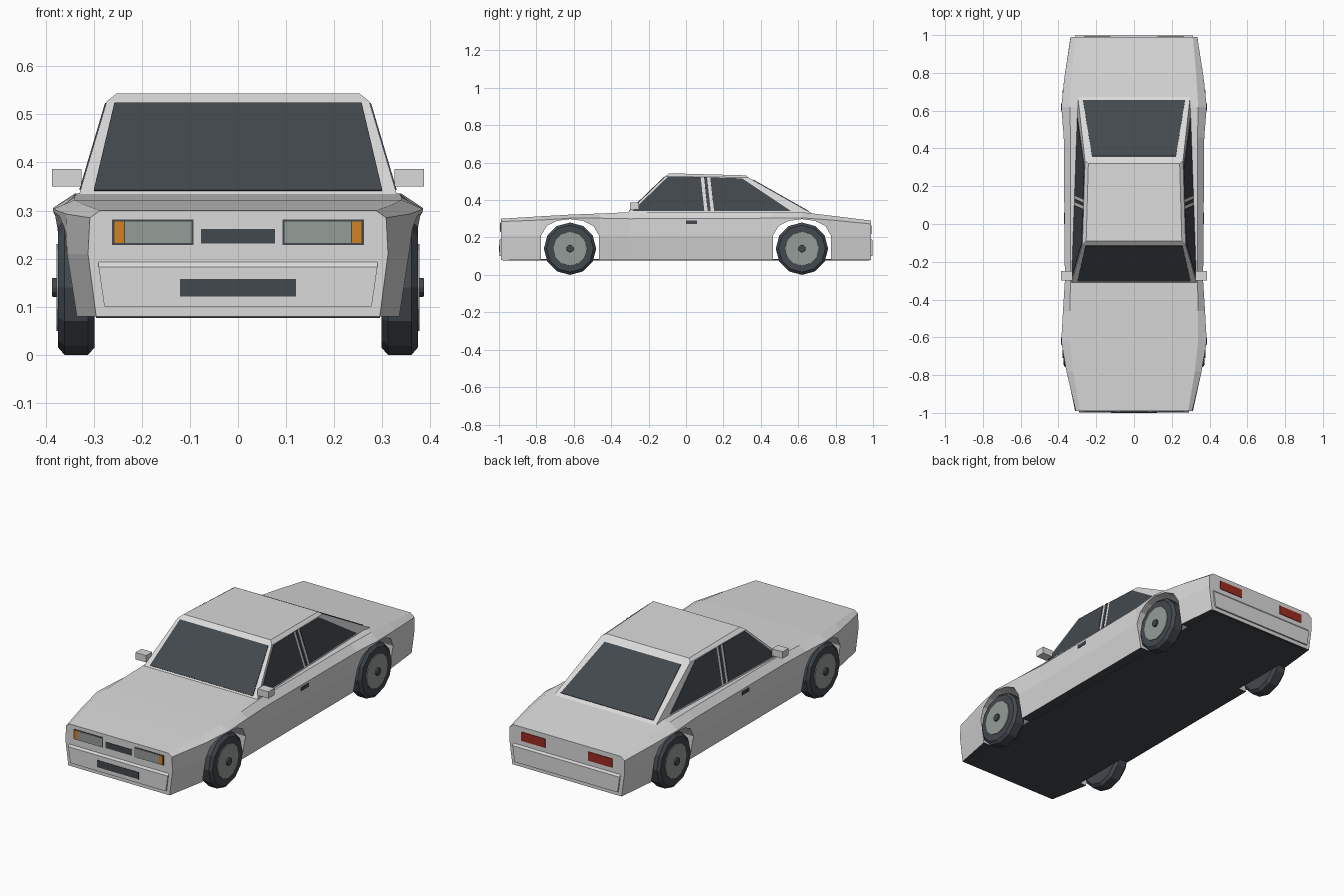
import bpy, bmesh, math
from mathutils import Vector

if "Cube" in bpy.data.objects:
    bpy.data.objects.remove(bpy.data.objects["Cube"], do_unlink=True)


def material(name, r, g, b):
    m = bpy.data.materials.new(name)
    m.use_nodes = True
    m.diffuse_color = (r, g, b, 1)
    bsdf = m.node_tree.nodes["Principled BSDF"]
    bsdf.inputs["Base Color"].default_value = (r, g, b, 1)
    bsdf.inputs["Roughness"].default_value = 0.7
    return m


PAINT = material("light grey paint", .7, .7, .7)
DARK = material("dark slate", .055, .065, .075)
SILVER = material("dull silver", .30, .335, .31)
AMBER = material("amber", .65, .22, .015)
RED = material("tail red", .33, .025, .015)


def loft(name, rings, *mats):
    """Skin a list of equal-length closed rings and cap both ends."""
    bm = bmesh.new()
    rows = [[bm.verts.new(p) for p in ring] for ring in rings]
    n = len(rows[0])
    for a, b in zip(rows, rows[1:]):
        for i in range(n):
            j = (i + 1) % n
            bm.faces.new((a[i], a[j], b[j], b[i]))
    bm.faces.new(rows[0])
    bm.faces.new(rows[-1])
    bmesh.ops.recalc_face_normals(bm, faces=bm.faces)
    mesh = bpy.data.meshes.new(name)
    bm.to_mesh(mesh)
    bm.free()
    for m in mats:
        mesh.materials.append(m)
    obj = bpy.data.objects.new(name, mesh)
    bpy.context.collection.objects.link(obj)
    return obj


def box(name, x, y, z, mat):
    rings = [[(x[0], b, h), (x[1], b, h), (x[1], b, k), (x[0], b, k)]
             for b in y for h, k in [z]]
    return loft(name, rings, mat)


def plate(name, pts, mat, thick=.006):
    pts = [Vector(p) for p in pts]
    n = (pts[1] - pts[0]).cross(pts[2] - pts[0]).normalized() * thick / 2
    return loft(name, [[p - n for p in pts], [p + n for p in pts]], mat)


def panel(name, x, y, z, mat, thick=.006):
    """Upright rectangular plate facing along y."""
    return plate(name, [(x[0], y, z[0]), (x[1], y, z[0]),
                        (x[1], y, z[1]), (x[0], y, z[1])], mat, thick)


SIDES = (("left", 1), ("right", -1))

# Body shell: y, sill x, waist x, shoulder x and z, deck x and z
stations = [
    (-.99, .295, .312, .308, .285, .287, .300),
    (-.78, .335, .355, .358, .293, .322, .313),
    (-.62, .345, .372, .385, .303, .340, .322),
    (-.46, .345, .370, .376, .303, .340, .328),
    (-.30, .345, .365, .366, .300, .336, .335),
    (.46, .345, .370, .372, .303, .336, .335),
    (.62, .345, .373, .385, .305, .340, .335),
    (.78, .340, .360, .368, .293, .330, .316),
    (.99, .318, .336, .335, .272, .312, .290),
]
rings = []
for y, sill, waist, shoulder, sz, deck, dz in stations:
    half = [(sill, .08), (waist, .21), (shoulder, sz), (deck, dz)]
    rings.append([(x, y, z) for x, z in half] +
                 [(-x, y, z) for x, z in reversed(half)])
body = loft("body_shell", rings, PAINT, DARK)
for f in body.data.polygons:
    if f.normal.z < -.9:
        f.material_index = 1

# Wheel arches cut across the shell
arch = [(.155, -.1), (.155, .21), (.125, .262), (.07, .289), (0, .298)]
arch += [(-y, z) for y, z in reversed(arch[:-1])]
for centre in (-.62, .62):
    cutter = loft("arch_cutter", [[(x, centre + y, z) for y, z in arch]
                                  for x in (-.5, .5)], PAINT)
    cutter.hide_render = True
    mod = body.modifiers.new("arch", 'BOOLEAN')
    mod.operation, mod.solver, mod.object = 'DIFFERENCE', 'EXACT', cutter
    bpy.context.view_layer.objects.active = body
    bpy.ops.object.modifier_apply(modifier=mod.name)
    bpy.data.objects.remove(cutter, do_unlink=True)
box("floor_pan", (-.295, .295), (-.98, .98), (.077, .085), DARK)

# Bumpers with a sloped upper lip
for name, d, w in (("front_bumper", -1, .29), ("rear_bumper", 1, .312)):
    loft(name, [[(s * (w - .012), d * .985, .10), (s * (w - .012), d * .998, .10),
                 (s * w, d * .998, .183), (s * w, d * .985, .20)]
                for s in (-1, 1)], PAINT)


# Cabin: side walls lean inward and taper to the rear
def side_x(y, z):
    return .33 - .26 * (z - .335) - .035 * (y + .31)


def ring(y0, z0, y1, z1, inset=0):
    a, b = side_x(y0, z0) - inset, side_x(y1, z1) - inset
    return [(-a, y0, z0), (a, y0, z0), (b, y1, z1), (-b, y1, z1)]


loft("cabin", [ring(-.32, .325, .68, .325), ring(-.11, .527, .335, .52),
               ring(-.09, .543, .32, .532, .015)], PAINT)


# Windscreen and rear window lie on the sloped ends of the cabin
def end_glass(name, y0, z0, y1, z1, low, high, xl, xh):
    def at(z):
        return y0 + (y1 - y0) * (z - z0) / (z1 - z0)
    plate(name, [(-xl, at(low), low), (xl, at(low), low),
                 (xh, at(high), high), (-xh, at(high), high)], DARK)


end_glass("windscreen", -.32, .325, -.11, .527, .341, .523, .30, .257)
end_glass("rear_window", .68, .325, .335, .52, .339, .507, .27, .222)

# Side windows, as y and z outlines
windows = {
    "front_window": [(-.285, .342), (.098, .342), (.078, .523), (-.098, .523)],
    "pillar_strip": [(.116, .342), (.132, .342), (.112, .523), (.096, .523)],
    "back_window": [(.150, .342), (.560, .342), (.300, .515), (.130, .520)],
}
for side, s in SIDES:
    for name, outline in windows.items():
        plate(f"{side}_{name}", [(s * side_x(y, z), y, z) for y, z in outline], DARK)

# Tyres, rims and hubs
def disc(x, y, r, n=12):
    return [(x, y + r * math.sin(2 * math.pi * i / n),
             .14 + r * math.cos(2 * math.pi * i / n)) for i in range(n)]


for side, s in SIDES:
    for end, y in (("front", -.62), ("rear", .62)):
        wheel = f"{end}_{side}_"
        loft(wheel + "tyre", [disc(s * x, y, r) for x, r in
             ((.298, .125), (.312, .14), (.361, .14), (.374, .125))], DARK)
        loft(wheel + "rim", [disc(s * x, y, r) for x, r in
             ((.36, .092), (.378, .09))], SILVER)
        loft(wheel + "hub", [disc(s * x, y, r) for x, r in
             ((.37, .021), (.387, .019))], DARK)

# Mirrors, door handles and lamps
for side, s in SIDES:
    box(side + "_mirror", (s * .325, s * .387), (-.30, -.25), (.35, .386), PAINT)
    box(side + "_door_handle", (s * .36, s * .371), (.0, .06), (.271, .290), DARK)
    panel(side + "_headlamp_frame", (s * .093, s * .262), -.99, (.228, .281), DARK, .004)
    panel(side + "_headlamp_lens", (s * .097, s * .235), -.99, (.232, .277), SILVER, .008)
    panel(side + "_indicator", (s * .237, s * .257), -.99, (.232, .277), AMBER, .008)
    panel(side + "_tail_lamp", (s * .125, s * .265), .99, (.218, .265), RED)

# Grilles
panel("upper_grille", (-.077, .077), -.99, (.231, .262), DARK)
panel("lower_grille", (-.121, .121), -.998, (.121, .158), DARK, .004)
